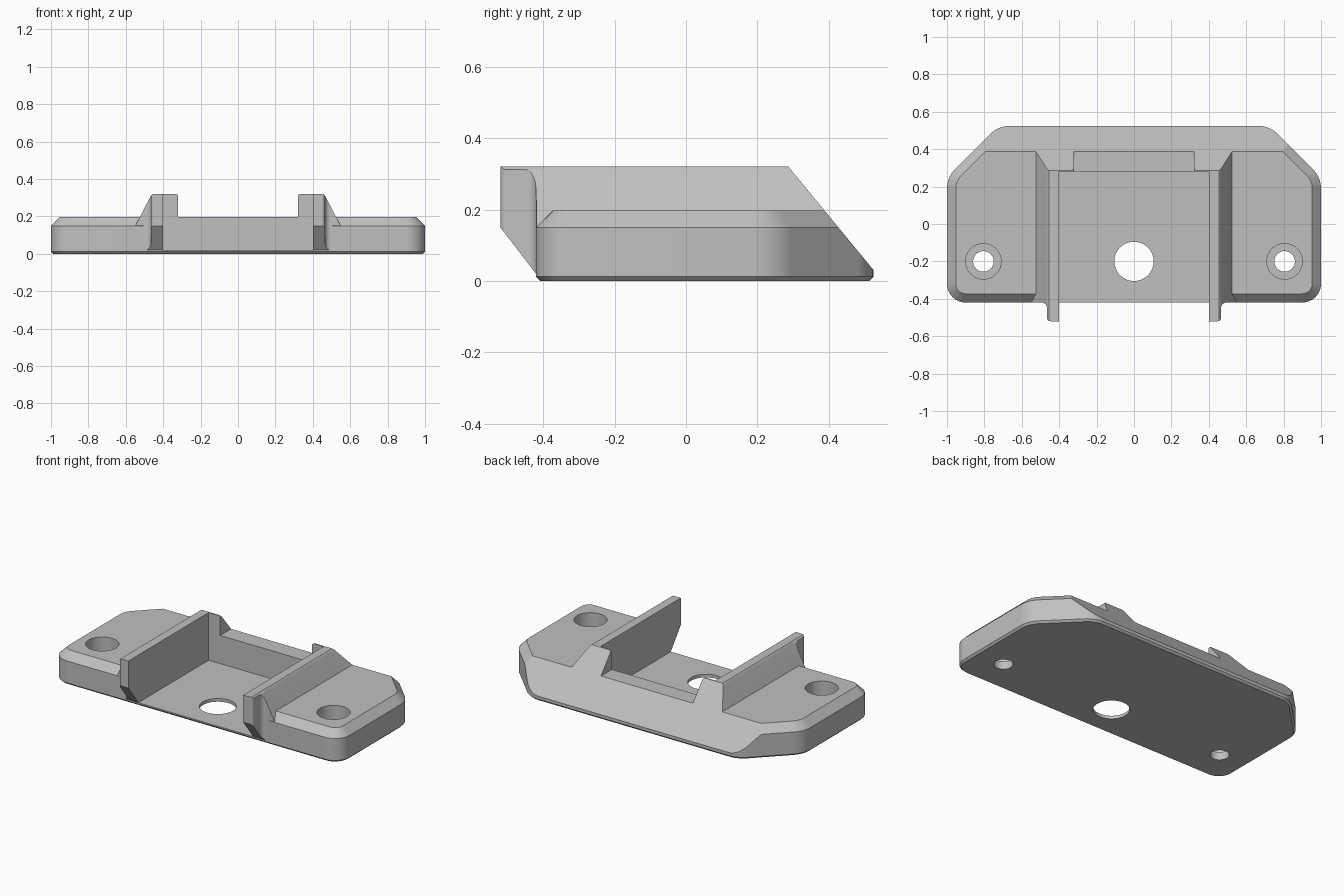
import bpy, bmesh, math
from mathutils import Vector

old = bpy.data.objects.get("Cube")
if old:
    bpy.data.objects.remove(old)

grey = bpy.data.materials.new("plain_grey")
grey.use_nodes = True
grey.diffuse_color = (0.53, 0.53, 0.53, 1)
grey.node_tree.nodes["Principled BSDF"].inputs["Base Color"].default_value = (0.53, 0.53, 0.53, 1)


def rounded(corners, steps=8):
    """Round each (x, y, radius) corner of a closed polygon."""
    out = []
    for i, (x, y, r) in enumerate(corners):
        p = Vector((x, y))
        a = (Vector(corners[i - 1][:2]) - p).normalized()
        b = (Vector(corners[(i + 1) % len(corners)][:2]) - p).normalized()
        if r <= 0:
            out.append(p)
            continue
        half = a.angle(b) / 2
        mid = p + (a + b).normalized() * (r / math.sin(half))
        start = p + a * (r / math.tan(half)) - mid
        end = p + b * (r / math.tan(half)) - mid
        sweep = math.pi - 2 * half
        for k in range(steps + 1):
            t = k / steps
            out.append(mid + (start * math.sin((1 - t) * sweep) + end * math.sin(t * sweep)) / math.sin(sweep))
    return out


def loft(name, rings):
    """Skin a solid through rings that have equal point counts."""
    bm = bmesh.new()
    loops = [[bm.verts.new(p) for p in ring] for ring in rings]
    n = len(loops[0])
    bm.faces.new(loops[0][::-1])
    bm.faces.new(loops[-1])
    for lo, hi in zip(loops, loops[1:]):
        for i in range(n):
            j = (i + 1) % n
            bm.faces.new((lo[i], lo[j], hi[j], hi[i]))
    bmesh.ops.recalc_face_normals(bm, faces=bm.faces[:])
    mesh = bpy.data.meshes.new(name)
    bm.to_mesh(mesh)
    bm.free()
    mesh.materials.append(grey)
    ob = bpy.data.objects.new(name, mesh)
    bpy.context.collection.objects.link(ob)
    return ob


def prism(name, pts, axis, lo, hi):
    """Extrude a 2D outline along one axis."""
    def place(p, d):
        return {"x": (d, p[0], p[1]), "y": (p[0], d, p[1]), "z": (p[0], p[1], d)}[axis]
    return loft(name, [[place(p, d) for p in pts] for d in (lo, hi)])


def combine(target, tool, operation):
    mod = target.modifiers.new("combine", "BOOLEAN")
    mod.operation, mod.object, mod.solver = operation, tool, "EXACT"
    bpy.context.view_layer.objects.active = target
    bpy.ops.object.modifier_apply(modifier=mod.name)
    bpy.data.objects.remove(tool)


def circle(x, y, r, n=48):
    return [(x + r * math.cos(math.tau * i / n), y + r * math.sin(math.tau * i / n)) for i in range(n)]


# Base plate with clipped rear corners and bevelled rims
def base_ring(inset, z):
    x, front, back = 1 - inset, -0.42 + inset, 0.525 - inset
    s = 1.25 - inset * math.sqrt(2)
    right = [(x, front, 0.1 - inset), (x, s - x, 0.15 - inset), (s - back, back, 0.15 - inset)]
    left = [(-px, py, r) for px, py, r in reversed(right)]
    return [(p.x, p.y, z) for p in rounded(right + left)]


bracket = loft("mounting_bracket", [base_ring(0.012, 0), base_ring(0, 0.012),
                                    base_ring(0, 0.15), base_ring(0.047, 0.197)])

for side in (1, -1):
    # Side rail with sloping outer face
    rail = [(0.37, 0.01), (0.37, 0.32), (0.455, 0.32), (0.465, 0.312), (0.55, 0.148), (0.55, 0.01)]
    combine(bracket, prism("rail", [(side * x, z) for x, z in rail], "y", -0.419, 0.5), "UNION")

    # Front arm with filleted root, trimmed by the rail slope and a slanted underside
    plan = rounded([(0.37, -0.52, 0), (0.465, -0.52, 0.018), (0.465, -0.42, 0.03),
                    (0.505, -0.42, 0), (0.505, -0.38, 0), (0.37, -0.38, 0)])
    arm = prism("arm", [(side * p.x, p.y) for p in plan], "z", 0.013, 0.32)
    under = prism("underside_cutter", [(-0.6, 0.254), (-0.4, -0.006), (-0.4, -0.1), (-0.6, -0.1)], "x", -1, 1)
    slope = prism("slope_cutter", [(side * x, z) for x, z in
                                   [(0.455, 0.32), (0.465, 0.312), (0.55, 0.148), (0.7, 0.148), (0.7, 0.5), (0.455, 0.5)]],
                  "y", -0.7, 0)
    combine(arm, under, "DIFFERENCE")
    combine(arm, slope, "DIFFERENCE")
    combine(bracket, arm, "UNION")

    # Rear stop
    stop = rounded([(0.32, 0.1, 0), (0.32, 0.32, 0.015), (0.42, 0.32, 0), (0.42, 0.1, 0)])
    combine(bracket, prism("stop", [(side * p.x, p.y) for p in stop], "y", 0.2, 0.5), "UNION")

# Open-fronted pocket
combine(bracket, prism("pocket_cutter", [(-0.4, -0.7), (0.4, -0.7), (0.4, 0.28), (-0.4, 0.28)],
                       "z", 0.02, 0.6), "DIFFERENCE")

# Sloping back face
combine(bracket, prism("rear_cutter", [(0.525, 0.031), (0.287, 0.32), (0.205, 0.42), (0.8, 0.42), (0.8, 0.031)],
                       "x", -1.2, 1.2), "DIFFERENCE")

# Centre hole and counterbored screw holes
holes = [(0, 0.105, -0.1), (0.805, 0.055, -0.1), (-0.805, 0.055, -0.1), (0.805, 0.095, 0.05), (-0.805, 0.095, 0.05)]
for x, r, bottom in holes:
    combine(bracket, prism("hole_cutter", circle(x, -0.2, r), "z", bottom, 0.5), "DIFFERENCE")

# Smooth the rounded corners, keep flat faces flat
bpy.ops.object.select_all(action="DESELECT")
bracket.select_set(True)
bpy.context.view_layer.objects.active = bracket
bpy.ops.object.shade_smooth_by_angle(angle=math.radians(25))
weighted = bracket.modifiers.new("weighted_normals", "WEIGHTED_NORMAL")
weighted.keep_sharp = True
